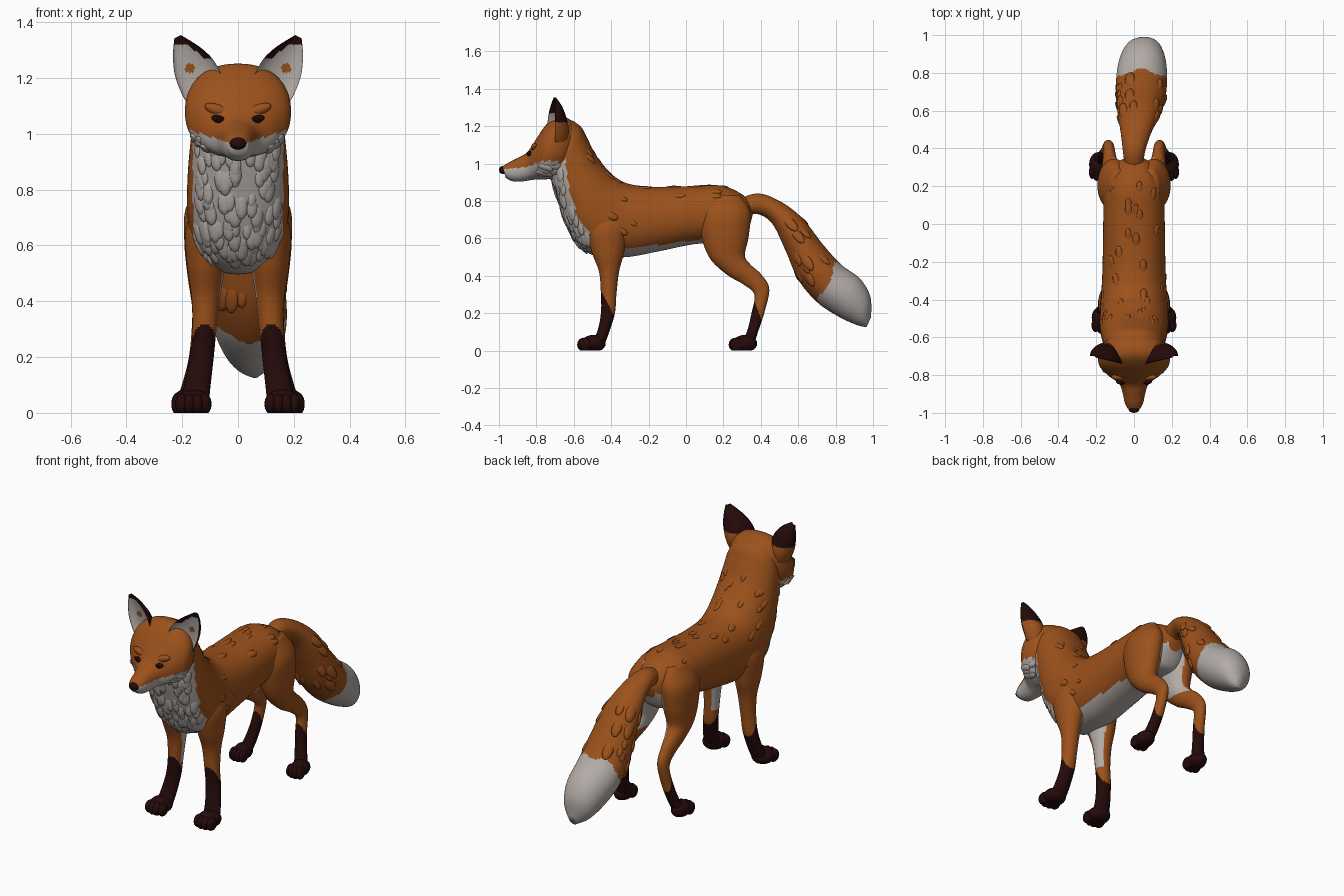
import bpy, bmesh, math, random
from mathutils import Vector, Matrix

random.seed(4)
if "Cube" in bpy.data.objects:
    bpy.data.objects.remove(bpy.data.objects["Cube"], do_unlink=True)


def material(name, rgb):
    m = bpy.data.materials.new(name)
    m.use_nodes = True
    m.diffuse_color = (*rgb, 1)
    bsdf = m.node_tree.nodes["Principled BSDF"]
    bsdf.inputs["Base Color"].default_value = (*rgb, 1)
    bsdf.inputs["Roughness"].default_value = 0.8
    return m


ORANGE, WHITE, DARK, BLACK = range(4)
PALETTE = [material("orange fur", (0.33, 0.082, 0.011)),
           material("pale grey fur", (0.45, 0.41, 0.385)),
           material("dark brown fur", (0.018, 0.003, 0.003)),
           material("black", (0.006, 0.003, 0.003))]


def finish(name, bm, rule):
    """Turn a bmesh into a smooth object, coloured face by face."""
    bmesh.ops.recalc_face_normals(bm, faces=bm.faces)
    bm.normal_update()
    for f in bm.faces:
        f.smooth = True
        f.material_index = rule(f.calc_center_median(), f.normal)
    me = bpy.data.meshes.new(name)
    bm.to_mesh(me)
    bm.free()
    for m in PALETTE:
        me.materials.append(m)
    ob = bpy.data.objects.new(name, me)
    bpy.context.collection.objects.link(ob)
    return ob


def plain(index):
    return lambda c, n: index


def skin(name, rings, rule):
    """Bridge equal rings of points into a closed tube."""
    bm = bmesh.new()
    loops = [[bm.verts.new(p) for p in ring] for ring in rings]
    count = len(loops[0])
    for a, b in zip(loops, loops[1:]):
        for i in range(count):
            j = (i + 1) % count
            bm.faces.new((a[i], a[j], b[j], b[i]))
    bm.faces.new(loops[0])
    bm.faces.new(loops[-1])
    return finish(name, bm, rule)


def spline(rows, steps):
    """Smoothly interpolate rows of numbers."""
    rows = [rows[0]] + list(rows) + [rows[-1]]
    out = []
    for a, b, c, d in zip(rows, rows[1:], rows[2:], rows[3:]):
        for s in range(steps):
            t = s / steps
            out.append([q + t * ((r - p) / 2 + t * (p - 2.5 * q + 2 * r - e / 2
                        + t * (1.5 * (q - r) + (e - p) / 2)))
                        for p, q, r, e in zip(a, b, c, d)])
    return out + [list(rows[-1])]


def loft(name, rows, rule, side=1, power=2, count=60, steps=14):
    """Each row: centre x, y and z of two opposite edge points, half width."""
    def bend(v):
        return math.copysign(abs(v) ** (2 / power), v)
    rings = []
    for x, ya, za, yb, zb, w in spline(rows, steps):
        mid = Vector((x * side, (ya + yb) / 2, (za + zb) / 2))
        half = Vector((0, (ya - yb) / 2, (za - zb) / 2))
        angles = [math.tau * i / count for i in range(count)]
        rings.append([mid + half * bend(math.cos(a)) + Vector((w * bend(math.sin(a)), 0, 0))
                      for a in angles])
    return skin(name, rings, rule)


def beads(name, items, index, tilt=0):
    """One object made of ellipsoids, each (centre, radii), kept above ground."""
    bm = bmesh.new()
    for centre, radii in items:
        mat = Matrix.Translation(centre) @ Matrix.Rotation(tilt, 4, 'Y') @ Matrix.Diagonal((*radii, 1))
        bmesh.ops.create_uvsphere(bm, u_segments=20, v_segments=12, radius=1, matrix=mat)
    for v in bm.verts:
        v.co.z = max(v.co.z, 0)
    return finish(name, bm, plain(index))


def tufts(name, ob, index, count, size, flow, test):
    """Scatter flat locks of fur over matching faces, lying along the flow."""
    faces = [p for p in ob.data.polygons if p.material_index == index and test(p.center)]
    bm = bmesh.new()
    for p in random.choices(faces, weights=[f.area for f in faces], k=count):
        n = p.normal.copy()
        along = Vector(flow) - n * n.dot(Vector(flow))
        along = (along.normalized() + n * 0.12).normalized()
        across = along.cross(n).normalized()
        s = size * random.uniform(0.7, 1.2)
        m = Matrix((across * s * 0.5, n * s * 0.2, along * s)).transposed().to_4x4()
        bmesh.ops.create_uvsphere(bm, u_segments=8, v_segments=6, radius=1,
                                  matrix=Matrix.Translation(p.center - n * s * 0.07) @ m)
    return finish(name, bm, plain(index))


# Torso and neck, with pale chest and belly
def torso_rule(c, n):
    chest = c.y < -0.48 - 0.27 * (c.z - 0.5) and c.z < 1.02 and abs(c.x) < 0.162
    belly = -0.5 < c.y < 0.15 and c.z < 0.585 + 0.13 * c.y
    rump = c.y > 0.15 and c.z < 0.7 and n.z < -0.2
    return WHITE if chest or belly or rump else ORANGE


torso = loft("torso", [
    (0, .36, .74, .34, .66, .04), (0, .32, .82, .29, .58, .11),
    (0, .20, .88, .19, .57, .155), (0, .05, .88, .05, .57, .162),
    (0, -.15, .875, -.15, .53, .165), (0, -.30, .89, -.32, .50, .17),
    (0, -.38, .93, -.48, .505, .18), (0, -.44, .99, -.58, .57, .183),
    (0, -.49, 1.06, -.645, .69, .178), (0, -.53, 1.14, -.69, .82, .168),
    (0, -.565, 1.20, -.72, .92, .16), (0, -.63, 1.235, -.74, .97, .14),
    (0, -.68, 1.20, -.75, 1.0, .10)], torso_rule, power=2.2)
tufts("chest_fur", torso, WHITE, 110, .045, (0, 0, -1),
      lambda c: c.y < -.5 and .54 < c.z < .95 and abs(c.x) < .15)
tufts("shoulder_fur", torso, ORANGE, 24, .035, (0, 1, -.5),
      lambda c: -.55 < c.y < -.28 and c.z > .6)
tufts("back_fur", torso, ORANGE, 16, .035, (0, 1, -.2),
      lambda c: -.25 < c.y < .25 and c.z > .8)


# Head with pale muzzle and cheeks
def head_rule(c, n):
    return WHITE if c.z < 0.958 + 0.32 * abs(c.x) and c.y < -0.62 else ORANGE


head = loft("head", [
    (0, -.55, 1.16, -.60, 1.0, .09), (0, -.62, 1.235, -.65, .945, .16),
    (0, -.69, 1.25, -.70, .925, .188), (0, -.75, 1.205, -.755, .915, .182),
    (0, -.805, 1.125, -.80, .915, .136), (0, -.85, 1.06, -.84, .91, .08),
    (0, -.90, 1.03, -.89, .903, .06), (0, -.95, 1.005, -.935, .908, .05),
    (0, -.98, .985, -.965, .925, .036)], head_rule, power=2.25)
tufts("cheek_fur", head, WHITE, 30, .04, (0, 1, -.3),
      lambda c: abs(c.x) > .11 and c.y > -.77 and c.z < .99)
beads("nose", [((0, -.978, .966), (.03, .022, .022))], DARK)


def on_face(x, z):
    hit, spot, normal, face = head.ray_cast(Vector((x, -2, z)), Vector((0, 1, 0)))
    return spot


# Ears: crescent rings with a hollow pale front, dark rim and tip
EAR = [(.05, 1.19, .165, 1.08, .085), (.085, 1.26, .200, 1.14, .088),
       (.125, 1.302, .226, 1.21, .07), (.168, 1.332, .233, 1.28, .045),
       (.205, 1.354, .228, 1.343, .012)]


def ear_rule(c, n):
    x = abs(c.x)
    if n.y < -0.1:
        if c.z > 1.32 or c.z > max(1.27, 1.178 + 0.78 * x):
            return DARK
        return ORANGE if math.hypot(x - .172, c.z - 1.235) < .017 else WHITE
    return DARK if c.z > 1.22 else ORANGE


def ear(name, side):
    rows = spline(EAR, 12)
    rings = []
    for k, (xi, zi, xo, zo, deep) in enumerate(rows):
        lean = .04 * k / len(rows)
        inner = Vector((xi * side, -.745 + lean, zi))
        outer = Vector((xo * side, -.70, zo))
        mid, half = (inner + outer) / 2, (outer - inner) / 2
        ring = []
        for i in range(48):
            a = math.tau * i / 48
            bulge = deep * math.sin(a) if i <= 24 else -0.45 * deep * math.sin(a)
            ring.append(mid + half * math.cos(a) + Vector((0, bulge, 0)))
        rings.append(ring)
    skin(name, rings, ear_rule)


# Legs: dark stockings below a sloping line, pale inner side
def leg_rule(side, height, slope, start, pale):
    def rule(c, n):
        if c.z < min(height, height - slope * (c.y - start)) or c.z < 0.1:
            return DARK
        inside = n.x * side < -0.5 and n.y > -0.35
        return WHITE if inside and c.z > pale else ORANGE
    return rule


FRONT = [(.10, -.51, .76, -.33, .78, .04), (.112, -.53, .65, -.31, .67, .075),
         (.115, -.505, .53, -.33, .53, .068), (.115, -.465, .42, -.358, .42, .052),
         (.12, -.455, .30, -.372, .30, .043), (.13, -.455, .20, -.38, .20, .043),
         (.145, -.475, .10, -.41, .10, .047), (.155, -.51, .035, -.435, .035, .05)]
HIND = [(.09, .11, .83, .29, .83, .04), (.103, .07, .72, .343, .74, .085),
        (.112, .085, .60, .335, .61, .08), (.118, .13, .49, .315, .51, .064),
        (.124, .22, .405, .345, .46, .048), (.13, .305, .355, .40, .41, .035),
        (.135, .365, .30, .445, .33, .03), (.145, .35, .20, .418, .20, .031),
        (.165, .325, .10, .385, .10, .036), (.185, .29, .035, .365, .035, .04)]


def paw(name, side, x, y, width):
    items = [((x * side, y, .038), (width, .066, .046))]
    for k in (-1.5, -.5, .5, 1.5):
        reach = .056 - .01 * abs(k)
        items.append((((x + k * width * .44) * side, y - reach, .032), (width * .36, .036, .037)))
    beads(name, items, DARK)


for side, label in ((1, "left"), (-1, "right")):
    ear(label + "_ear", side)
    loft(label + "_front_leg", FRONT, leg_rule(side, .32, 1.9, -.455, .28), side)
    loft(label + "_hind_leg", HIND, leg_rule(side, .28, 2.7, .36, .44), side)
    paw(label + "_front_paw", side, .16, -.495, .064)
    paw(label + "_hind_paw", side, .188, .315, .05)
    # Slanted dark eyes set under soft brows
    spot = on_face(.068 * side, 1.052)
    beads(label + "_eye", [(spot, (.028, .012, .014))], DARK, -.3 * side)
    beads(label + "_pupil", [(spot + Vector((0, -.008, 0)), (.01, .007, .01))], BLACK)
    brow = on_face(.072 * side, 1.085) + Vector((0, .01, 0))
    beads(label + "_brow", [(brow, (.05, .018, .02))], ORANGE, -.35 * side)

# Bushy tail with pale tip
tail = loft("tail", [
    (0, .26, .80, .30, .71, .045), (0, .38, .84, .38, .73, .058),
    (.01, .50, .80, .46, .68, .08), (.025, .62, .71, .53, .54, .11),
    (.035, .73, .57, .60, .38, .13), (.04, .83, .46, .70, .26, .135),
    (.045, .93, .385, .81, .185, .122), (.05, .985, .29, .91, .138, .085),
    (.06, .99, .18, .965, .125, .025)],
    lambda c, n: WHITE if 2 * c.y - c.z > 1.15 + .03 * math.sin(40 * c.x) else ORANGE)
tufts("tail_fur", tail, ORANGE, 24, .05, (0, .6, -.8),
      lambda c: c.y > .5 and 2 * c.y - c.z < 1.02)
